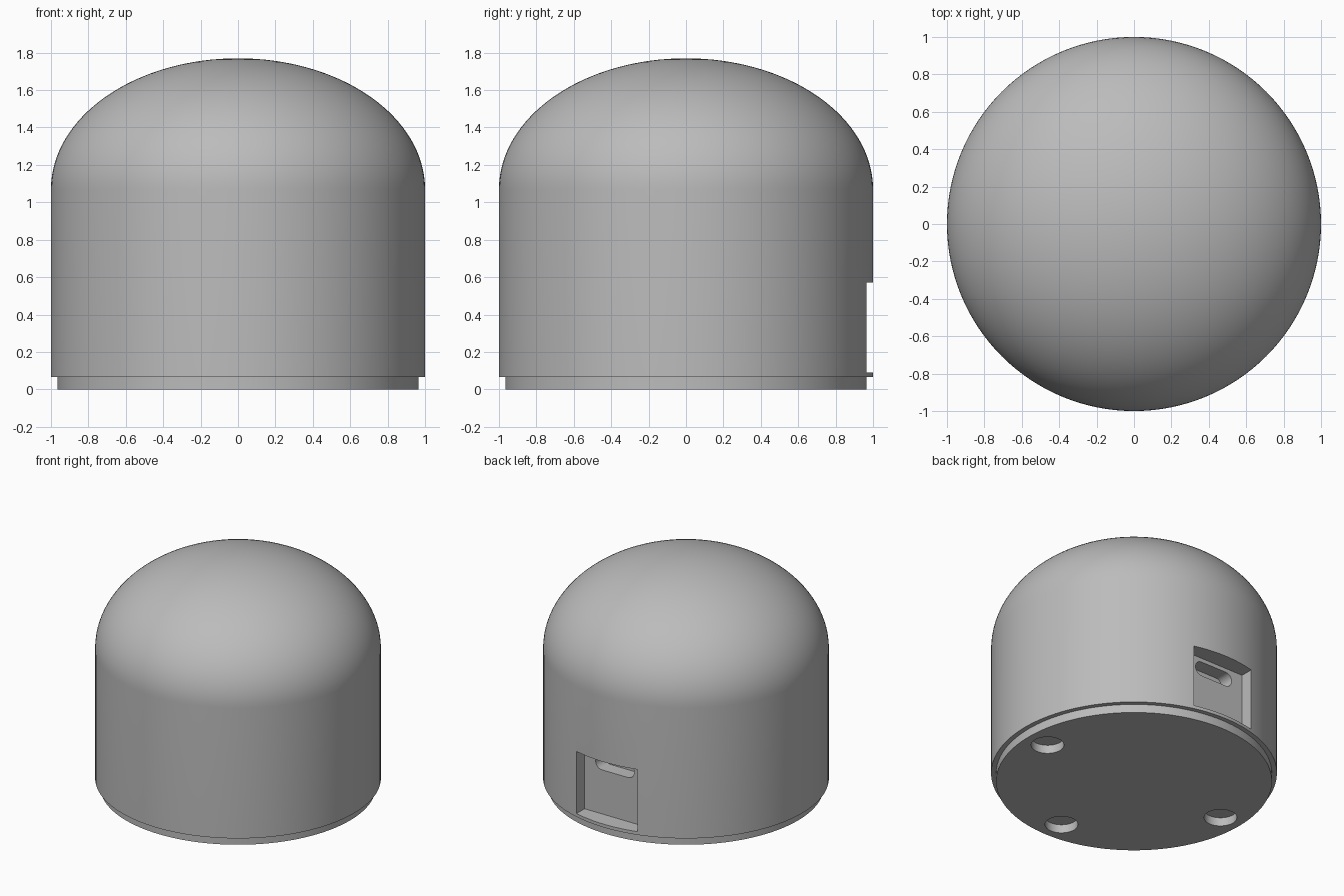
import bpy, bmesh, math
from mathutils import Matrix

old = bpy.data.objects.get("Cube")
if old:
    bpy.data.objects.remove(old, do_unlink=True)

# One plain grey for every part
grey = bpy.data.materials.new("neutral_grey")
grey.use_nodes = True
colour = (0.5, 0.5, 0.5, 1)
grey.diffuse_color = colour
grey.node_tree.nodes["Principled BSDF"].inputs["Base Color"].default_value = colour


def make_object(name, bm):
    bmesh.ops.recalc_face_normals(bm, faces=bm.faces)
    mesh = bpy.data.meshes.new(name)
    bm.to_mesh(mesh)
    bm.free()
    mesh.materials.append(grey)
    obj = bpy.data.objects.new(name, mesh)
    bpy.context.collection.objects.link(obj)
    return obj


def lathe(name, profile, steps=128):
    """Spin an (r, z) profile about the z axis."""
    bm = bmesh.new()
    verts = [bm.verts.new((r, 0, z)) for r, z in profile]
    edges = [bm.edges.new(pair) for pair in zip(verts, verts[1:])]
    bmesh.ops.spin(bm, geom=verts + edges, angle=math.tau, steps=steps,
                   axis=(0, 0, 1), cent=(0, 0, 0), use_merge=True)
    bmesh.ops.remove_doubles(bm, verts=bm.verts, dist=0.0001)
    return make_object(name, bm)


def box(name, x, y, z):
    """Box from (min, max) ranges."""
    bm = bmesh.new()
    bmesh.ops.create_cube(bm, size=1)
    for v in bm.verts:
        v.co = [lo + (c + 0.5) * (hi - lo) for c, (lo, hi) in zip(v.co, (x, y, z))]
    return make_object(name, bm)


def pill(name, half_width, radius, z, y):
    """Rounded slot running along x, extruded along y."""
    bm = bmesh.new()
    ring = []
    for side in (1, -1):
        for i in range(13):
            a = -math.pi / 2 + math.pi * i / 12
            ring.append(bm.verts.new((side * (half_width - radius + radius * math.cos(a)),
                                      y[0], z + side * radius * math.sin(a))))
    face = bm.faces.new(ring)
    new = bmesh.ops.extrude_face_region(bm, geom=[face])["geom"]
    moved = [g for g in new if isinstance(g, bmesh.types.BMVert)]
    bmesh.ops.translate(bm, verts=moved, vec=(0, y[1] - y[0], 0))
    return make_object(name, bm)


def cut(target, cutter):
    """Subtract the cutter, then discard it."""
    mod = target.modifiers.new("cut", "BOOLEAN")
    mod.operation, mod.solver, mod.object = "DIFFERENCE", "EXACT", cutter
    bpy.context.view_layer.objects.active = target
    bpy.ops.object.modifier_apply(modifier=mod.name)
    bpy.data.objects.remove(cutter, do_unlink=True)


# Domed housing with a slightly narrower foot
BASE_R, RIM_Z, SHOULDER, TOP = 0.965, 0.065, 1.07, 1.77
profile = [(0, 0), (BASE_R, 0), (BASE_R, RIM_Z), (1, RIM_Z)]
for i in range(33):
    a = math.pi / 2 * i / 32
    profile.append((math.cos(a) if i < 32 else 0,
                    SHOULDER + (TOP - SHOULDER) * math.sin(a)))
housing = lathe("domed_housing", profile)

# Rear port recess and its rounded slot
cut(housing, box("recess_cutter", (-0.26, 0.26), (0.867, 1.2), (0.09, 0.57)))
cut(housing, pill("slot_cutter", 0.165, 0.055, 0.485, (0.76, 0.9)))

# Three round sockets under the base
for x, y in ((0.79, 0), (-0.79, 0), (0, -0.79)):
    bm = bmesh.new()
    bmesh.ops.create_cone(bm, cap_ends=True, segments=48, radius1=0.115, radius2=0.115,
                          depth=0.13, matrix=Matrix.Translation((x, y, 0)))
    cut(housing, make_object("socket_cutter", bm))

# Smooth curves, sharp edges
bpy.ops.object.select_all(action="DESELECT")
housing.select_set(True)
bpy.context.view_layer.objects.active = housing
bpy.ops.object.shade_smooth_by_angle(angle=math.radians(30))
